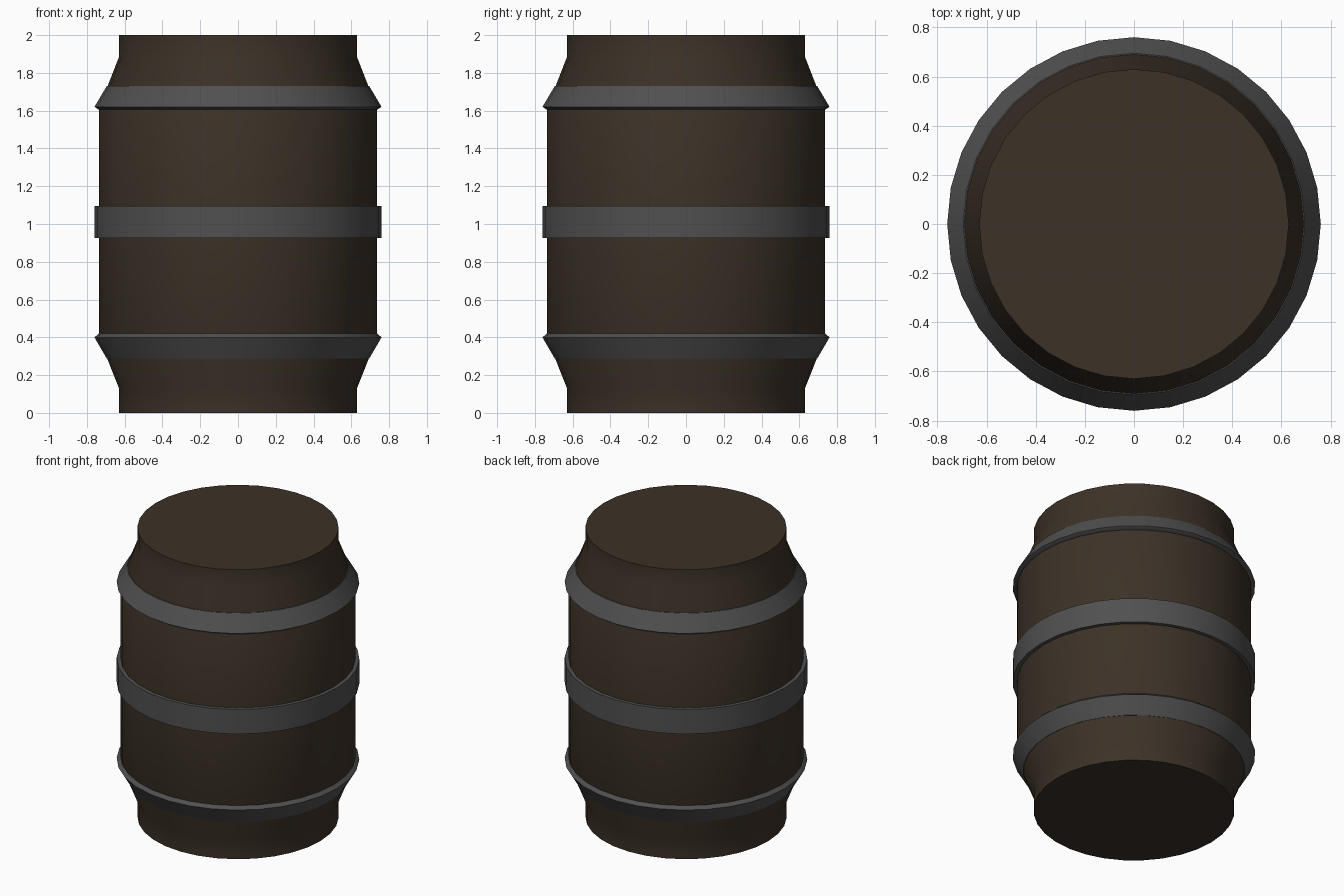
import bpy, bmesh, math

if "Cube" in bpy.data.objects:
    bpy.data.objects.remove(bpy.data.objects["Cube"])

SIDES = 32


def material(name, rgb):
    m = bpy.data.materials.new(name)
    m.diffuse_color = (*rgb, 1)
    m.use_nodes = True
    m.node_tree.nodes["Principled BSDF"].inputs["Base Color"].default_value = m.diffuse_color
    return m


wood = material("dark_wood", (0.045, 0.031, 0.020))
iron = material("grey_iron", (0.080, 0.080, 0.080))


def lathe(name, profile, mat, capped=False):
    """Revolve (radius, z) points about z; capped closes the ends, else the profile loops."""
    bm = bmesh.new()
    rings = []
    for r, z in profile:
        rings.append([bm.verts.new((r * math.cos(2 * math.pi * i / SIDES),
                                    r * math.sin(2 * math.pi * i / SIDES), z))
                      for i in range(SIDES)])
    pairs = list(zip(rings, rings[1:]))
    if capped:
        bm.faces.new(rings[0][::-1])
        bm.faces.new(rings[-1])
    else:
        pairs.append((rings[-1], rings[0]))
    for a, b in pairs:
        for i in range(SIDES):
            j = (i + 1) % SIDES
            bm.faces.new((a[i], a[j], b[j], b[i]))
    bmesh.ops.recalc_face_normals(bm, faces=bm.faces)
    # smooth shading with crisp rims
    for f in bm.faces:
        f.smooth = True
    for e in bm.edges:
        if len(e.link_faces) == 2 and e.calc_face_angle() > math.radians(40):
            e.smooth = False
    mesh = bpy.data.meshes.new(name)
    bm.to_mesh(mesh)
    bm.free()
    mesh.materials.append(mat)
    obj = bpy.data.objects.new(name, mesh)
    bpy.context.collection.objects.link(obj)
    return obj


# wooden barrel body with straight collars and sloped shoulders
lathe("barrel_body", [(0.63, 0), (0.63, 0.13), (0.735, 0.395), (0.735, 1.615),
                      (0.63, 1.885), (0.63, 2.0)], wood, capped=True)

# iron hoops: sloped ones on the shoulders, straight one in the middle
lathe("upper_hoop", [(0.72, 1.605), (0.737, 1.605), (0.76, 1.62),
                     (0.695, 1.73), (0.68, 1.73)], iron)
lathe("middle_hoop", [(0.72, 0.925), (0.76, 0.925), (0.76, 1.095), (0.72, 1.095)], iron)
lathe("lower_hoop", [(0.68, 0.288), (0.695, 0.288), (0.76, 0.40),
                     (0.737, 0.42), (0.72, 0.42)], iron)
